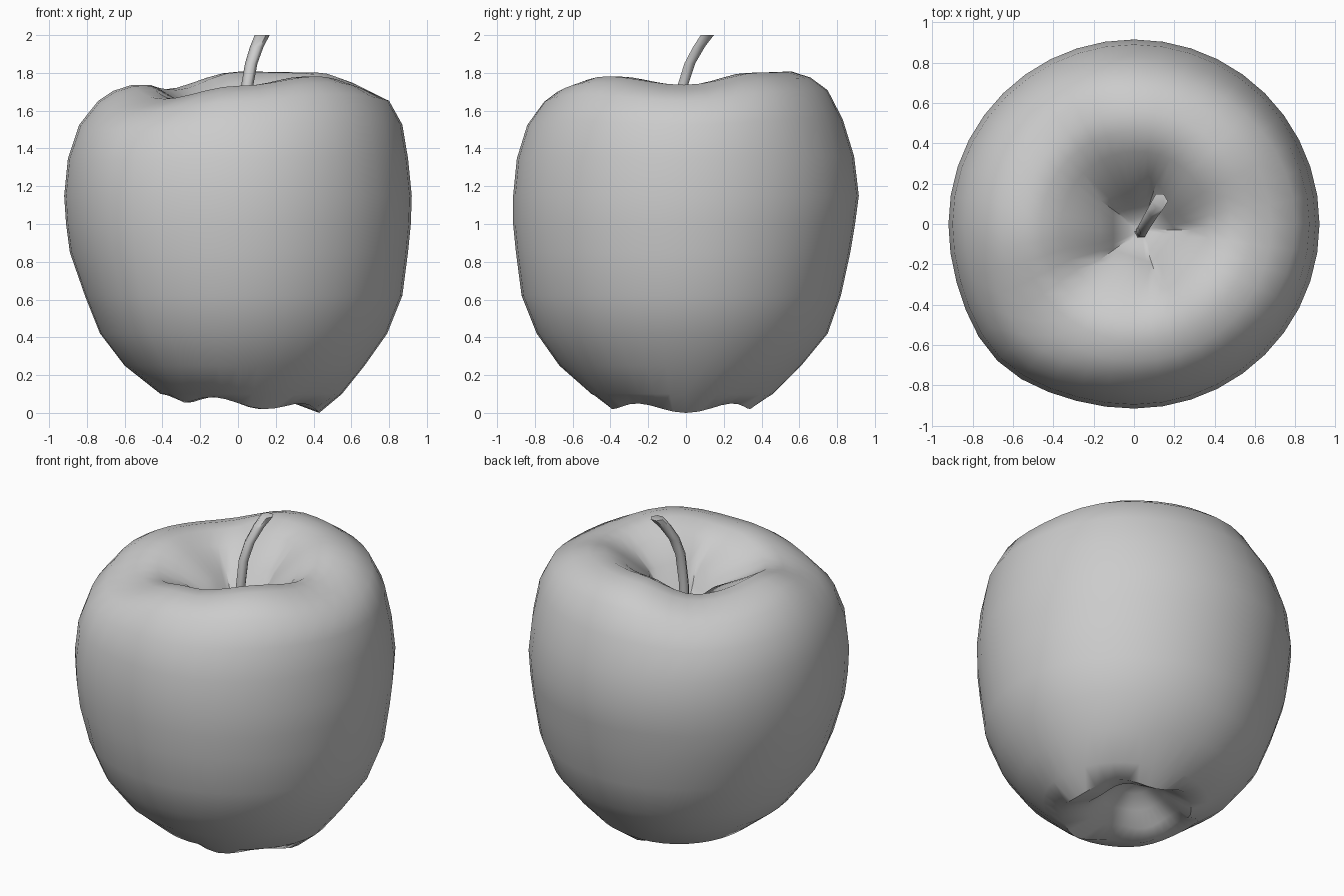
import bpy, bmesh
from math import cos, sin, pi, radians, exp

if "Cube" in bpy.data.objects:
    bpy.data.objects.remove(bpy.data.objects["Cube"])

SEG = 40


def blend(values, a):
    """Smooth periodic interpolation of values spread evenly round the circle."""
    n = len(values)
    t = (a / (2 * pi) * n) % n
    i = int(t)
    w = 0.5 - 0.5 * cos(pi * (t - i))
    return values[i % n] * (1 - w) + values[(i + 1) % n] * w


def loft(name, rings, angle):
    """Skin a list of closed point rings and cap both ends."""
    bm = bmesh.new()
    rows = [[bm.verts.new(p) for p in ring] for ring in rings]
    n = len(rows[0])
    for lo, hi in zip(rows, rows[1:]):
        for i in range(n):
            j = (i + 1) % n
            bm.faces.new((lo[i], lo[j], hi[j], hi[i]))
    bm.faces.new(rows[0][::-1])
    bm.faces.new(rows[-1])
    bmesh.ops.recalc_face_normals(bm, faces=bm.faces)
    me = bpy.data.meshes.new(name)
    bm.to_mesh(me)
    bm.free()
    ob = bpy.data.objects.new(name, me)
    bpy.context.collection.objects.link(ob)
    bpy.ops.object.select_all(action='DESELECT')
    ob.select_set(True)
    bpy.context.view_layer.objects.active = ob
    bpy.ops.object.shade_smooth_by_angle(angle=radians(angle))
    return ob


def make_ring(radius, height, centre=(0, 0)):
    pts = []
    for k in range(SEG):
        a = 2 * pi * k / SEG
        r = radius(a)
        pts.append((centre[0] + r * cos(a), centre[1] + r * sin(a), height(a)))
    return pts


# Uneven shoulder height round the top, every 45 degrees from +x
CREST = [1.74, 1.805, 1.81, 1.715, 1.74, 1.665, 1.735, 1.785]


def crest(a):
    return blend(CREST, a)


def base(a):
    # Five small feet round the underside, tilted down to the right
    return 0.03 - 0.03 * cos(a) + 0.022 * (1 - cos(5 * a))


def pentagon(r):
    def f(a):
        return r * cos(pi / 5) / cos((a % (2 * pi / 5)) - pi / 5)
    return f


rings = []

# Underside hollow: radius, height, share of the lobed base height
for r, z, w in [(0.015, 0.25, 0), (0.09, 0.235, 0), (0.18, 0.16, 0.2), (0.27, 0.06, 0.7)]:
    rings.append(make_ring(lambda a: r, lambda a: z + w * base(a)))
rings.append(make_ring(lambda a: blend((0.43, 0.35, 0.32, 0.41), a), base))

# Outer wall: height, radii to the right, back, left, front, crest influence
WALL = [
    (0.10, (0.55, 0.46, 0.41, 0.50), 0),
    (0.25, (0.67, 0.61, 0.60, 0.67), 0),
    (0.42, (0.79, 0.75, 0.73, 0.79), 0),
    (0.62, (0.87, 0.82, 0.81, 0.87), 0),
    (0.85, (0.90, 0.87, 0.89, 0.90), 0),
    (1.00, (0.915, 0.895, 0.91, 0.915), 0),
    (1.15, (0.92, 0.915, 0.92, 0.915), 0),
    (1.35, (0.90, 0.89, 0.90, 0.895), 0.15),
    (1.53, (0.87, 0.83, 0.84, 0.84), 0.4),
    (1.66, (0.80, 0.75, 0.74, 0.75), 0.8),
]
for z, radii, w in WALL:
    rings.append(make_ring(
        lambda a: blend(radii, a) * (1 + 0.045 * exp(-((a - 3.93) / 0.35) ** 2)),
        lambda a: z + w * (crest(a) - 1.75)))

# Shoulder rolling over into the stem hollow
for r, dz in [(0.67, -0.035), (0.57, -0.003), (0.47, -0.005), (0.37, -0.06)]:
    rings.append(make_ring(lambda a: r, lambda a: crest(a) + dz, (0.01, -0.01)))

# Five-sided stem hollow
for r, z, w in [(0.25, 1.58, 0.4), (0.17, 1.46, 0.1), (0.08, 1.38, 0), (0.02, 1.37, 0)]:
    rings.append(make_ring(pentagon(r), lambda a: z + w * (crest(a) - 1.75), (0.035, -0.03)))

loft("apple_body", rings, 50)

# Curved stem: centre x, y, z, radius
STEM = [
    (0.035, -0.04, 1.34, 0.033), (0.04, -0.035, 1.55, 0.031), (0.05, -0.015, 1.74, 0.032),
    (0.07, 0.02, 1.85, 0.033), (0.10, 0.07, 1.94, 0.036), (0.128, 0.113, 2.0, 0.04),
]
stem = [[(x + r * cos(k * pi / 3), y + r * sin(k * pi / 3), z) for k in range(6)]
        for x, y, z, r in STEM]
loft("stem", stem, 65)
